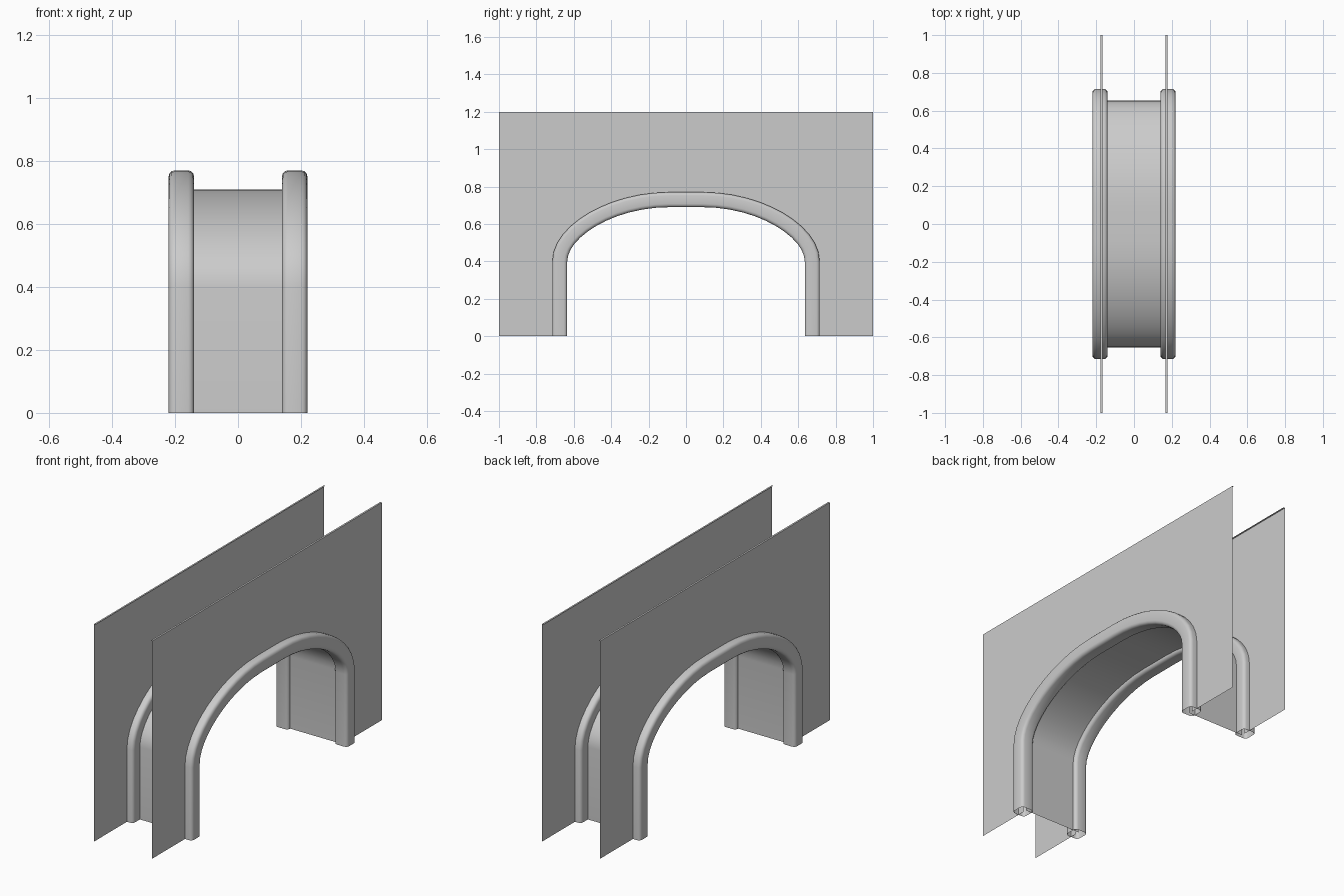
import bpy
import bmesh
from math import cos, sin, pi
from mathutils import Vector
from mathutils.geometry import interpolate_bezier

cube = bpy.data.objects.get("Cube")
if cube:
    bpy.data.objects.remove(cube, do_unlink=True)

LENGTH, HEIGHT = 2.0, 1.2
WALL_X = 0.177
TRIM_X = 0.18
TRIM_HALF = 0.04
CORNER = 0.018

stone = bpy.data.materials.new("light grey stone")
stone.use_nodes = True
grey = (0.6, 0.6, 0.6, 1)
stone.diffuse_color = grey
stone.node_tree.nodes["Principled BSDF"].inputs["Base Color"].default_value = grey


def make_object(name, bm, smooth=None):
    mesh = bpy.data.meshes.new(name)
    bm.to_mesh(mesh)
    bm.free()
    mesh.materials.append(stone)
    obj = bpy.data.objects.new(name, mesh)
    bpy.context.collection.objects.link(obj)
    if smooth:
        bpy.ops.object.select_all(action="DESELECT")
        obj.select_set(True)
        bpy.context.view_layer.objects.active = obj
        bpy.ops.object.shade_smooth_by_angle(angle=smooth)
    return obj


def arch_path():
    """Centre line of the arch as (y, z), from the back foot to the front foot."""
    bend = interpolate_bezier(Vector((0.675, 0.4)), Vector((0.675, 0.56)),
                              Vector((0.4, 0.73)), Vector((0.09, 0.73)), 13)
    half = [Vector((0.675, 0))] + [Vector((p.x, p.y)) for p in bend]
    return half + [Vector((-p.x, p.y)) for p in reversed(half)]


def path_normals(path):
    """Outward normals, mitred at each point."""
    result = []
    for i in range(len(path)):
        t = path[min(i + 1, len(path) - 1)] - path[max(i - 1, 0)]
        if i in (0, len(path) - 1):
            t = Vector((0, 1 if i == 0 else -1))
        result.append(Vector((t.y, -t.x)).normalized())
    return result


PATH = arch_path()
NORMALS = path_normals(PATH)


def sweep(name, section, closed, smooth):
    """Sweep a section of (x, outward offset) points along the arch."""
    bm = bmesh.new()
    rings = [[bm.verts.new((x, p.x + n.x * d, p.y + n.y * d)) for x, d in section]
             for p, n in zip(PATH, NORMALS)]
    count = len(section) if closed else len(section) - 1
    for a, b in zip(rings, rings[1:]):
        for i in range(count):
            j = (i + 1) % len(section)
            bm.faces.new((a[i], a[j], b[j], b[i]))
    bmesh.ops.recalc_face_normals(bm, faces=bm.faces)
    return make_object(name, bm, smooth)


def rounded_square(centre_x):
    points = []
    inner = TRIM_HALF - CORNER
    for k, (sx, sd) in enumerate(((1, 1), (-1, 1), (-1, -1), (1, -1))):
        for step in range(4):
            a = (k + step / 3) * pi / 2
            points.append((centre_x + sx * inner + CORNER * cos(a),
                           sd * inner + CORNER * sin(a)))
    return points


# Side walls: thin sheets with an arched opening and a narrow lip along the top
for side, label in ((1, "left"), (-1, "right")):
    bm = bmesh.new()
    x = side * WALL_X
    half_len = LENGTH / 2
    outline = [(-half_len, 0), (-half_len, HEIGHT), (half_len, HEIGHT), (half_len, 0)]
    verts = [bm.verts.new((x, y, z)) for y, z in outline + [tuple(p) for p in PATH]]
    face = bm.faces.new(verts)
    face.normal_update()
    if face.normal.x * side < 0:
        face.normal_flip()
    lip = [bm.verts.new((x - side * 0.01, v.co.y, HEIGHT)) for v in verts[1:3]]
    top = bm.faces.new((verts[1], verts[2], lip[1], lip[0]))
    top.normal_update()
    if top.normal.z < 0:
        top.normal_flip()
    make_object(label + "_wall", bm)

    # Rounded moulding around the opening
    sweep(label + "_arch_trim", rounded_square(side * TRIM_X), True, pi / 3)

# Vault lining the passage between the two mouldings
sweep("vault", [(-WALL_X, -0.02), (WALL_X, -0.02)], False, pi / 4)
